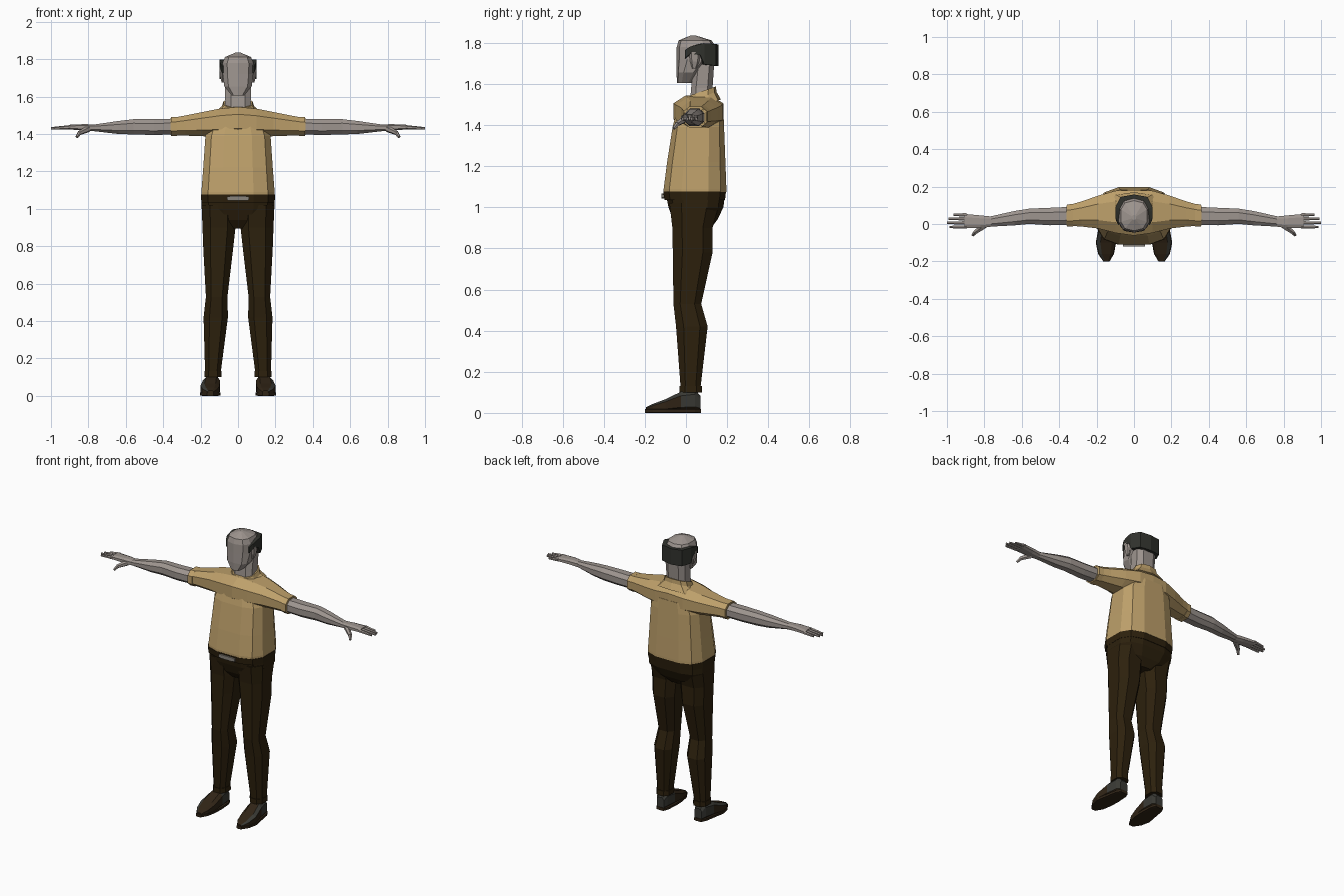
import bpy, bmesh, math
from mathutils import Vector

cube = bpy.data.objects.get("Cube")
if cube:
    bpy.data.objects.remove(cube, do_unlink=True)


def material(name, r, g, b):
    m = bpy.data.materials.new(name)
    m.use_nodes = True
    m.diffuse_color = (r, g, b, 1)
    bsdf = next(n for n in m.node_tree.nodes if n.type == 'BSDF_PRINCIPLED')
    bsdf.inputs["Base Color"].default_value = (r, g, b, 1)
    bsdf.inputs["Roughness"].default_value = 0.9
    return m


SKIN = material("grey skin", .34, .30, .275)
SHIRT = material("tan shirt", .51, .35, .145)
PANTS = material("dark brown cloth", .026, .015, .004)
HAIR = material("dark hair", .03, .032, .026)
SHOE = material("charcoal leather", .042, .042, .035)
SOLE = material("brown leather", .03, .018, .008)
METAL = material("buckle metal", .25, .23, .2)


def finish(name, bm, mats, mirror=False, paint=None):
    bmesh.ops.recalc_face_normals(bm, faces=bm.faces)
    bm.normal_update()
    if paint:
        for f in bm.faces:
            f.material_index = paint(f.calc_center_median(), f.normal)
    me = bpy.data.meshes.new(name)
    bm.to_mesh(me)
    bm.free()
    for m in mats:
        me.materials.append(m)
    ob = bpy.data.objects.new(name, me)
    bpy.context.collection.objects.link(ob)
    if mirror:
        ob.modifiers.new("Mirror", 'MIRROR')
    return ob


def loft(name, rings, mats, axis='z', n=10, e=.7, tilt=0, mirror=False, paint=None):
    """Skin rounded-box rings: (position, a_min, a_max, b_min, b_max)."""
    bm = bmesh.new()
    loops = []
    for t, a0, a1, b0, b1 in rings:
        loop = []
        for i in range(n):
            ang = 2 * math.pi * (i + .5) / n
            c, s = math.cos(ang), math.sin(ang)
            a = (a0 + a1) / 2 + (a1 - a0) / 2 * math.copysign(abs(c) ** e, c)
            b = (b0 + b1) / 2 + (b1 - b0) / 2 * math.copysign(abs(s) ** e, s)
            co = {'x': (t, a, b), 'y': (a, t, b), 'z': (a, b, t + tilt * (b - .07))}[axis]
            loop.append(bm.verts.new(co))
        loops.append(loop)
    for p, q in zip(loops, loops[1:]):
        for i in range(n):
            j = (i + 1) % n
            bm.faces.new((p[i], p[j], q[j], q[i]))
    bm.faces.new(loops[0])
    bm.faces.new(loops[-1])
    return finish(name, bm, mats, mirror, paint)


def rod(name, start, end, r0, r1, mat):
    """Tapered six-sided digit, mirrored to both hands."""
    a, b = Vector(start), Vector(end)
    bm = bmesh.new()
    bmesh.ops.create_cone(bm, cap_ends=True, segments=6, radius1=r0, radius2=r1,
                          depth=(b - a).length)
    rot = (b - a).to_track_quat('Z', 'Y')
    for v in bm.verts:
        v.co = rot @ v.co + (a + b) / 2
    return finish(name, bm, [mat], True)


# Shirt: body, yoke with sleeves, cuffs and collar
loft("shirt_body", [(1.075, -.2, .2, -.112, .2), (1.09, -.2, .2, -.112, .2),
                    (1.22, -.19, .19, -.095, .195), (1.39, -.178, .178, -.068, .188),
                    (1.46, -.15, .15, -.05, .185)], [SHIRT], n=12, e=.65)
half = [(.36, -.012, .102, 1.392, 1.488), (.28, -.018, .125, 1.388, 1.503),
        (.19, -.03, .158, 1.384, 1.522), (.1, -.055, .185, 1.382, 1.54)]
yoke = [(-r[0],) + r[1:] for r in half] + [(0, -.07, .19, 1.385, 1.55)] + half[::-1]
loft("shirt_yoke_and_sleeves", yoke, [SHIRT], axis='x', n=8, e=.8)
loft("sleeve_cuff", [(.325, -.018, .112, 1.386, 1.495), (.358, -.018, .108, 1.386, 1.494)],
     [SHIRT], axis='x', n=8, e=.8, mirror=True)
loft("collar", [(1.49, -.14, .14, -.03, .17), (1.535, -.09, .09, .005, .148),
                (1.562, -.08, .08, .012, .146)], [SHIRT], tilt=.35)

# Neck, head and ears
loft("neck", [(1.5, -.08, .08, .015, .14), (1.58, -.072, .072, .022, .132),
              (1.7, -.075, .075, .035, .14)], [SKIN], n=8)
loft("head", [(1.606, -.035, .035, -.044, .035), (1.655, -.076, .076, -.046, .07),
              (1.72, -.085, .085, -.046, .135), (1.78, -.086, .086, -.045, .145),
              (1.812, -.072, .072, -.036, .125), (1.836, -.012, .012, .022, .048)],
     [SKIN], n=10, e=.75)
loft("ear", [(1.675, .075, .088, .03, .05), (1.71, .075, .097, .02, .065),
             (1.755, .075, .1, .015, .07)], [SKIN], n=6, mirror=True)

# Hair: a band round the back of the bald head, columns are x, y, bottom, top
cols = [(.085, -.005, 1.725, 1.765), (.097, .02, 1.748, 1.782), (.1, .07, 1.74, 1.795),
        (.099, .09, 1.695, 1.798), (.072, .145, 1.69, 1.795), (0, .158, 1.688, 1.792)]
cols += [(-x, y, lo, hi) for x, y, lo, hi in cols[-2::-1]]
bm = bmesh.new()
strips = []
for x, y, lo, hi in cols:
    xi, yi = x * .75, .05 + (y - .05) * .75
    strips.append([bm.verts.new(p) for p in ((x, y, lo), (x, y, hi), (xi, yi, hi), (xi, yi, lo))])
for p, q in zip(strips, strips[1:]):
    for i in range(4):
        j = (i + 1) % 4
        bm.faces.new((p[i], p[j], q[j], q[i]))
bm.faces.new(strips[0])
bm.faces.new(strips[-1])
finish("hair_band", bm, [HAIR])

# Arms and hands
loft("arm", [(.34, -.008, .095, 1.395, 1.483), (.45, -.01, .09, 1.392, 1.482),
             (.56, -.002, .085, 1.395, 1.482), (.64, -.01, .072, 1.398, 1.472),
             (.77, -.016, .042, 1.414, 1.452)], [SKIN], axis='x', n=8, e=.85, mirror=True)
loft("palm", [(.765, -.016, .042, 1.414, 1.452), (.82, -.024, .048, 1.418, 1.454),
              (.905, -.024, .056, 1.424, 1.45)], [SKIN], axis='x', n=8, mirror=True)
for label, y, tip in (("index", -.016, .985), ("middle", .006, 1.0),
                      ("ring", .028, .992), ("little", .049, .965)):
    rod(label + "_finger", (.895, y, 1.437), (tip, y, 1.43), .011, .007, SKIN)
rod("thumb_base", (.8, -.008, 1.428), (.85, -.045, 1.405), .018, .012, SKIN)
rod("thumb_tip", (.845, -.04, 1.408), (.862, -.06, 1.384), .012, .008, SKIN)

# Trousers, waistband and buckle
loft("trouser_seat", [(1.08, -.198, .198, -.105, .195), (1.0, -.199, .199, -.088, .185),
                      (.94, -.16, .16, -.066, .155), (.895, -.05, .05, -.03, .12)],
     [PANTS], n=12, e=.65)
loft("trouser_leg", [(1.02, .005, .2, -.088, .17), (.9, .008, .195, -.072, .135),
                     (.78, .022, .19, -.07, .135), (.53, .053, .175, -.065, .078),
                     (.42, .05, .188, -.053, .11), (.11, .092, .178, -.028, .072)],
     [PANTS], n=8, e=.75, mirror=True)
loft("trouser_cuff", [(.1, .086, .182, -.034, .082), (.132, .086, .182, -.034, .08)],
     [PANTS], n=8, e=.75, mirror=True)
loft("belt", [(1.035, -.2, .2, -.108, .193), (1.076, -.203, .203, -.114, .198)],
     [PANTS], n=12, e=.65)
loft("belt_buckle", [(-.119, -.06, .06, 1.043, 1.068), (-.108, -.06, .06, 1.043, 1.068)],
     [METAL], axis='y', n=8, e=.4)


# Shoes: charcoal ankle and outer vamp, brown inner side and sole
def shoe_paint(c, nrm):
    if c.z < .02:
        return 1
    return 0 if nrm.x > .2 and nrm.z > .1 or c.y > -.04 else 1


loft("shoe", [(.07, .11, .165, .005, .085), (.045, .1, .178, .005, .115),
              (-.025, .094, .19, .005, .105), (-.1, .096, .203, .005, .068),
              (-.16, .108, .19, .005, .045), (-.195, .13, .165, .005, .028)],
     [SHOE, SOLE], axis='y', n=8, e=.6, mirror=True, paint=shoe_paint)
loft("shoe_sole", [(.073, .11, .165, 0, .02), (.045, .098, .18, 0, .02),
                   (-.03, .092, .193, 0, .02), (-.1, .094, .206, 0, .02),
                   (-.16, .106, .193, 0, .02), (-.2, .13, .165, 0, .02)],
     [SOLE], axis='y', n=8, e=.35, mirror=True)
